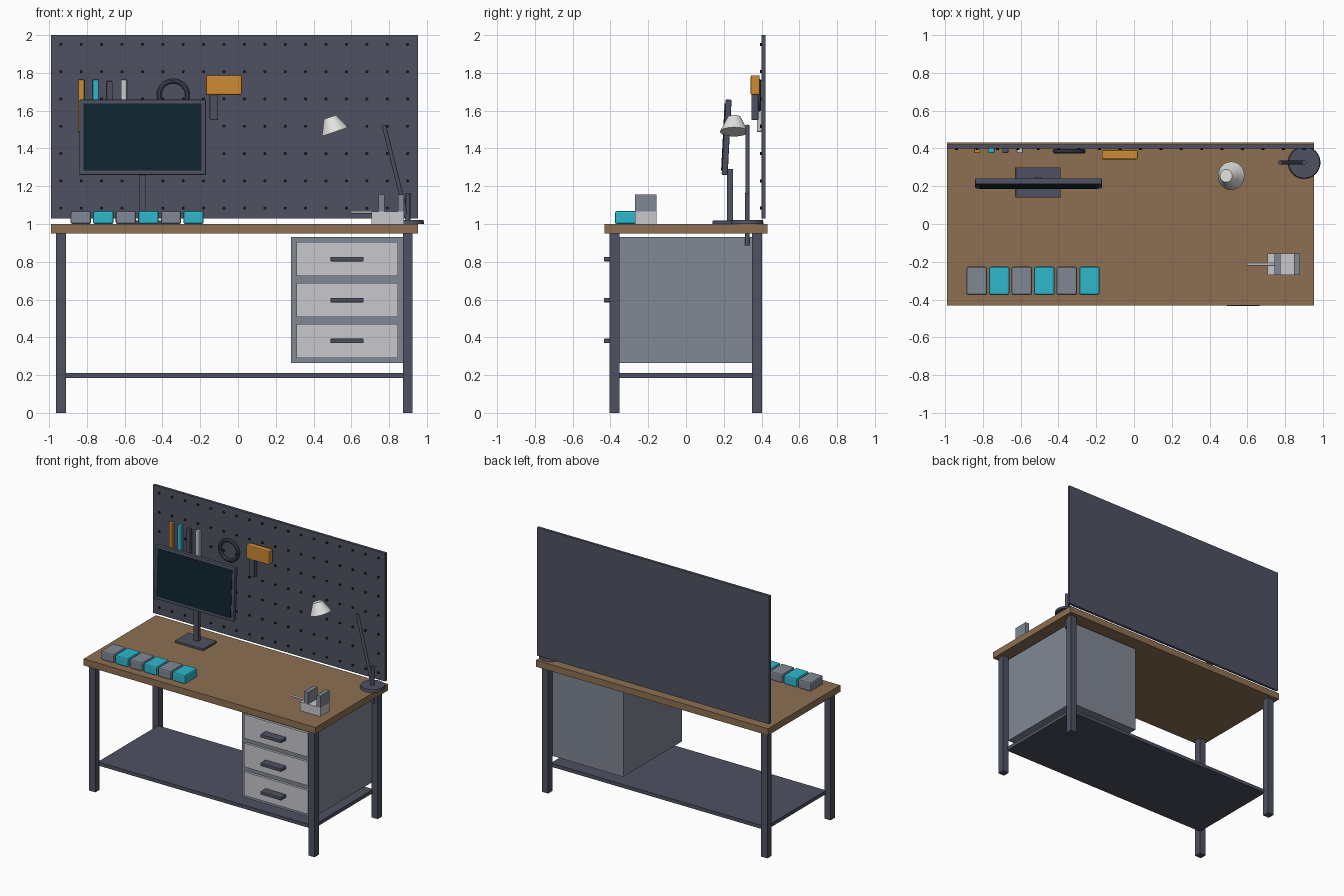
import bpy, bmesh, math
from mathutils import Vector, Matrix

if "Cube" in bpy.data.objects:
    bpy.data.objects.remove(bpy.data.objects["Cube"])


def srgb(r, g, b):
    f = lambda c: c / 12.92 if c <= 0.04045 else ((c + 0.055) / 1.055) ** 2.4
    return (f(r / 255), f(g / 255), f(b / 255), 1)


def mat(name, *rgb):
    m = bpy.data.materials.new(name)
    m.diffuse_color = srgb(*rgb)
    m.use_nodes = True
    m.node_tree.nodes["Principled BSDF"].inputs["Base Color"].default_value = m.diffuse_color
    return m


SLATE = mat("slate metal", 78, 81, 97)
WOOD = mat("wood", 141, 112, 82)
GREY = mat("mid grey", 128, 136, 148)
LIGHT = mat("light grey", 200, 200, 206)
ORANGE = mat("orange", 206, 139, 50)
CYAN = mat("cyan", 46, 184, 206)
SCREEN = mat("dark screen", 14, 37, 48)
HOLE = mat("hole black", 24, 27, 36)
WHITE = mat("lamp white", 226, 226, 224)


def finish(bm, name, m, smooth=False):
    me = bpy.data.meshes.new(name)
    bm.to_mesh(me)
    bm.free()
    me.materials.append(m)
    ob = bpy.data.objects.new(name, me)
    bpy.context.collection.objects.link(ob)
    if smooth:
        bpy.context.view_layer.objects.active = ob
        ob.select_set(True)
        bpy.ops.object.shade_smooth_by_angle(angle=math.radians(35))
        ob.select_set(False)
    return ob


def box(name, m, x, y, z, bevel=0):
    """Box from (min, max) ranges on each axis."""
    bm = bmesh.new()
    bmesh.ops.create_cube(bm, size=1)
    for v in bm.verts:
        v.co = [(r[0] + r[1]) / 2 + c * (r[1] - r[0]) for r, c in zip((x, y, z), v.co)]
    if bevel:
        bmesh.ops.bevel(bm, geom=bm.edges[:], offset=bevel, segments=2,
                        profile=0.5, affect='EDGES')
    return finish(bm, name, m)


def rod(name, m, a, b, r1, r2=None, sides=20):
    """Cylinder or cone from point a to point b."""
    a, b = Vector(a), Vector(b)
    d = b - a
    mx = Matrix.Translation((a + b) / 2) @ d.to_track_quat('Z', 'Y').to_matrix().to_4x4()
    bm = bmesh.new()
    bmesh.ops.create_cone(bm, cap_ends=True, segments=sides, radius1=r1,
                          radius2=r1 if r2 is None else r2, depth=d.length, matrix=mx)
    return finish(bm, name, m, True)


# Bench: top, legs, lower shelf
box("table_top", WOOD, (-0.99, 0.953), (-0.432, 0.432), (0.95, 1.0))
for sx, x in (("left", (-0.963, -0.911)), ("right", (0.873, 0.925))):
    for sy, y in (("front", (-0.405, -0.353)), ("back", (0.35, 0.402))):
        box(f"{sy}_{sx}_leg", SLATE, x, y, (0, 0.95))
box("lower_shelf", SLATE, (-0.92, 0.882), (-0.362, 0.358), (0.185, 0.212))

# Drawer cabinet
box("cabinet", GREY, (0.28, 0.876), (-0.355, 0.35), (0.265, 0.932))
for i in range(3):
    z = 0.814 - i * 0.2165
    box("drawer_front", LIGHT, (0.309, 0.847), (-0.372, -0.35), (z - 0.09, z + 0.09))
    box("drawer_handle", SLATE, (0.49, 0.665), (-0.434, -0.37), (z - 0.012, z + 0.012), 0.004)

# Pegboard with a grid of holes
box("pegboard", SLATE, (-0.99, 0.953), (0.4, 0.42), (1.03, 2.0))
bm = bmesh.new()
for c in range(18):
    for r in range(7):
        mx = Matrix.Translation((-0.938 + c * 0.108, 0.3965, 1.084 + r * 0.1445)) \
            @ Matrix.Rotation(math.pi / 2, 4, 'X')
        bmesh.ops.create_cone(bm, cap_ends=True, segments=10, radius1=0.008,
                              radius2=0.008, depth=0.009, matrix=mx)
finish(bm, "pegboard_holes", HOLE)

# Hanging hand tools
for name, m, x, top in (("orange_tool", ORANGE, -0.829, 1.765), ("cyan_tool", CYAN, -0.754, 1.765),
                        ("dark_tool", SLATE, -0.68, 1.757), ("light_tool", LIGHT, -0.604, 1.765)):
    box(name, m, (x - 0.016, x + 0.016), (0.375, 0.4), (1.487, top), 0.005)

# Hanging cable ring
bm = bmesh.new()
N, M = 32, 10
ring = []
for i in range(N):
    a = math.tau * i / N
    row = []
    for j in range(M):
        b = math.tau * j / M
        rad = 0.075 + 0.0125 * math.cos(b)
        row.append(bm.verts.new((-0.343 + rad * math.cos(a), 0.385 + 0.0125 * math.sin(b),
                                 1.682 + rad * math.sin(a))))
    ring.append(row)
for i in range(N):
    for j in range(M):
        k, l = (i + 1) % N, (j + 1) % M
        bm.faces.new((ring[i][j], ring[i][l], ring[k][l], ring[k][j]))
bmesh.ops.recalc_face_normals(bm, faces=bm.faces[:])
finish(bm, "cable_ring", SLATE, True)

# Hanging power tool
box("power_tool_body", ORANGE, (-0.17, 0.02), (0.342, 0.39), (1.683, 1.787), 0.007)
box("power_tool_grip", SLATE, (-0.15, -0.108), (0.346, 0.384), (1.55, 1.69), 0.006)

# Monitor, leaning back slightly
tilt = Matrix.Translation((-0.505, 0.215, 1.459)) @ Matrix.Rotation(math.radians(-3), 4, 'X')
frame = box("monitor_frame", SLATE, (-0.335, 0.335), (-0.016, 0.016), (-0.2, 0.2), 0.006)
panel = box("monitor_screen", SCREEN, (-0.312, 0.312), (-0.02, -0.014), (-0.177, 0.177))
for ob in (frame, panel):
    ob.data.transform(tilt)
box("monitor_neck", SLATE, (-0.525, -0.487), (0.218, 0.248), (1.01, 1.29))
box("monitor_base", SLATE, (-0.626, -0.388), (0.14, 0.3), (1.0, 1.018), 0.004)

# Parts bins along the front
for i in range(6):
    x = -0.886 + i * 0.1193
    box("parts_bin", CYAN if i % 2 else GREY, (x, x + 0.108), (-0.376, -0.226), (1.0, 1.068), 0.01)

# Bench vise
box("vise_base", LIGHT, (0.707, 0.878), (-0.269, -0.157), (1.0, 1.066))
for x in (0.743, 0.846):
    box("vise_jaw", GREY, (x, x + 0.032), (-0.269, -0.157), (1.064, 1.155))
rod("vise_screw", LIGHT, (0.595, -0.213, 1.063), (0.76, -0.213, 1.063), 0.007)

# Desk lamp: base, clamp post, arm, shade
rod("lamp_base", SLATE, (0.9, 0.325, 1.0), (0.9, 0.325, 1.02), 0.086, 0.082, 32)
rod("lamp_post", SLATE, (0.9, 0.325, 0.885), (0.9, 0.325, 1.165), 0.012)
rod("lamp_arm", SLATE, (0.9, 0.325, 1.01), (0.772, 0.325, 1.523), 0.011)
rod("lamp_shade", WHITE, (0.514, 0.255, 1.488), (0.487, 0.255, 1.566), 0.075, 0.034, 24)
